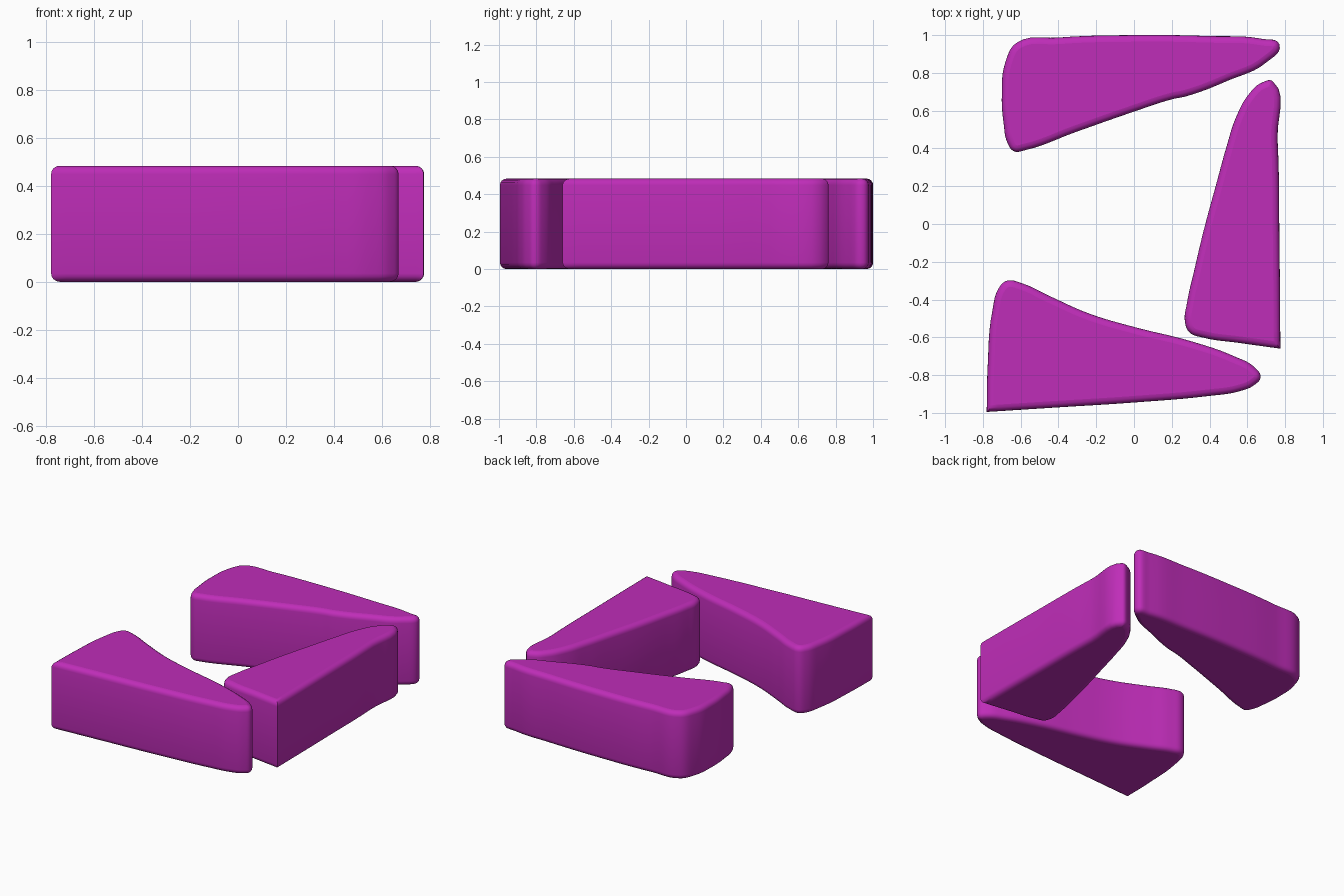
import bpy
import math

HEIGHT = 0.484
ROUNDING = 0.035

old_cube = bpy.data.objects.get("Cube")
if old_cube:
    bpy.data.objects.remove(old_cube, do_unlink=True)

# Single magenta colour
magenta = bpy.data.materials.new("magenta")
magenta.use_nodes = True
colour = (0.52, 0.026, 0.48, 1)
magenta.diffuse_color = colour
magenta.node_tree.nodes["Principled BSDF"].inputs["Base Color"].default_value = colour


def rounded_wedge(name, outline, sharp_index=None):
    """Extrude a smooth closed outline into a block with rounded rims."""
    curve = bpy.data.curves.new(name, "CURVE")
    curve.dimensions = "2D"
    curve.fill_mode = "BOTH"
    curve.resolution_u = 6
    curve.extrude = HEIGHT / 2 - ROUNDING
    curve.bevel_depth = ROUNDING
    curve.bevel_resolution = 3
    curve.offset = -ROUNDING

    spline = curve.splines.new("BEZIER")
    spline.use_cyclic_u = True
    spline.bezier_points.add(len(outline) - 1)
    for index, (point, (x, y)) in enumerate(zip(spline.bezier_points, outline)):
        point.co = (x, y, 0)
        handle = "VECTOR" if index == sharp_index else "AUTO"
        point.handle_left_type = point.handle_right_type = handle

    block = bpy.data.objects.new(name, curve)
    block.location.z = HEIGHT / 2
    bpy.context.collection.objects.link(block)
    curve.materials.append(magenta)

    # Turn the profile into a mesh with smooth sides and crisp corners
    bpy.ops.object.select_all(action="DESELECT")
    block.select_set(True)
    bpy.context.view_layer.objects.active = block
    bpy.ops.object.convert(target="MESH")
    bpy.ops.object.shade_smooth_by_angle(angle=math.radians(35))
    return bpy.context.object


# Back wedge, tapering towards the left
rounded_wedge("back_wedge", [
    (-.7, .68), (-.68, .86), (-.62, .96), (-.4, .987), (0, 1), (.4, .995),
    (.68, .98), (.77, .95), (.7, .855), (.5, .76), (.28, .677), (.2, .66),
    (0, .595), (-.3, .49), (-.58, .39), (-.635, .385), (-.67, .43), (-.69, .53),
])

# Left wedge, tapering towards the back, with one sharp front corner
rounded_wedge("left_wedge", [
    (.775, -.66), (.77, -.1), (.76, .45), (.735, .755), (.68, .75), (.61, .69),
    (.54, .565), (.49, .41), (.435, .21), (.37, -.03), (.32, -.24),
    (.28, -.42), (.27, -.52), (.295, -.575), (.36, -.6), (.56, -.63),
], sharp_index=0)

# Front wedge, tapering towards the left, with one sharp front corner
rounded_wedge("front_wedge", [
    (-.78, -.995), (-.39, -.97), (0, -.945), (.4, -.91), (.56, -.885),
    (.64, -.85), (.67, -.81), (.64, -.76), (.53, -.7), (.3, -.62), (0, -.545),
    (-.235, -.475), (-.45, -.38), (-.59, -.315), (-.67, -.3), (-.71, -.33),
    (-.75, -.46), (-.775, -.76),
], sharp_index=0)
